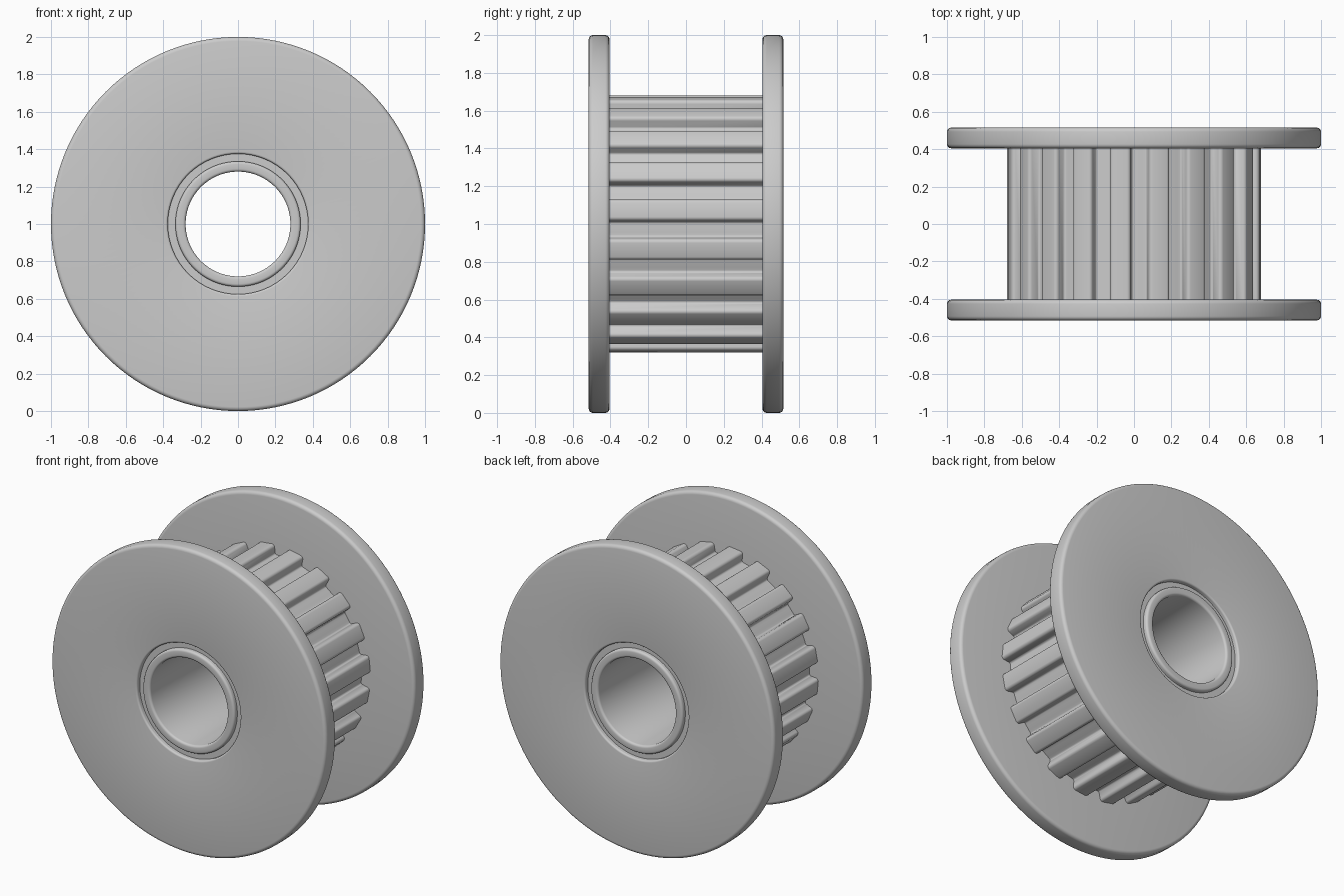
import bpy, bmesh, math

old = bpy.data.objects.get("Cube")
if old:
    bpy.data.objects.remove(old, do_unlink=True)

metal = bpy.data.materials.new("grey_metal")
metal.use_nodes = True
GREY = (0.6, 0.6, 0.6, 1)
metal.diffuse_color = GREY
metal.node_tree.nodes["Principled BSDF"].inputs["Base Color"].default_value = GREY

SEGMENTS = 128
TEETH = 20


def finish(name, bm):
    bmesh.ops.recalc_face_normals(bm, faces=bm.faces)
    mesh = bpy.data.meshes.new(name)
    bm.to_mesh(mesh)
    bm.free()
    obj = bpy.data.objects.new(name, mesh)
    bpy.context.collection.objects.link(obj)
    mesh.materials.append(metal)
    bpy.ops.object.select_all(action="DESELECT")
    obj.select_set(True)
    bpy.context.view_layer.objects.active = obj
    bpy.ops.object.shade_smooth_by_angle(angle=math.radians(32))
    return obj


def rounded(corners, steps=4):
    """Closed outline from (a, b, fillet) corners, each fillet a short curve."""
    points = []
    for i, (a, b, fillet) in enumerate(corners):
        if fillet == 0:
            points.append((a, b))
            continue
        ends = []
        for other in (corners[i - 1], corners[(i + 1) % len(corners)]):
            da, db = other[0] - a, other[1] - b
            k = fillet / math.hypot(da, db)
            ends.append((a + da * k, b + db * k))
        for s in range(steps + 1):
            t = s / steps
            # rational curve, a true arc on square corners
            w = (1 - t) ** 2, math.sqrt(2) * t * (1 - t), t * t
            points.append(tuple((w[0] * p + w[1] * c + w[2] * q) / sum(w)
                                for p, c, q in zip(ends[0], (a, b), ends[1])))
    return points


def lathe(name, outline):
    """Spin a closed (radius, y) outline around the axle."""
    bm = bmesh.new()
    rings = []
    for s in range(SEGMENTS):
        angle = math.tau * s / SEGMENTS
        rings.append([bm.verts.new((r * math.cos(angle), y, 1 + r * math.sin(angle)))
                      for r, y in outline])
    for s in range(SEGMENTS):
        one, two = rings[s], rings[(s + 1) % SEGMENTS]
        for i in range(len(outline)):
            j = (i + 1) % len(outline)
            bm.faces.new((one[i], one[j], two[j], two[i]))
    return finish(name, bm)


# Flanges with rounded rims and a softened centre opening
for name, side in (("front_flange", -1), ("back_flange", 1)):
    lathe(name, rounded([(0.375, side * 0.405, 0), (1, side * 0.405, 0.022),
                         (1, side * 0.515, 0.022), (0.375, side * 0.515, 0.012)]))

# Axle sleeve, flush with the flange faces
lathe("axle_sleeve", rounded([(0.28, -0.515, 0.015), (0.335, -0.515, 0.015),
                              (0.335, 0.515, 0.015), (0.28, 0.515, 0.015)]))

# Toothed drum: one rounded tooth repeated around the axle
ROOT, TIP = 0.615, 0.68
half_base, half_tip = 0.062, 0.056
tooth = rounded([(-0.09, ROOT, 0), (-half_base, ROOT, 0.012), (-half_tip, TIP, 0.018),
                 (half_tip, TIP, 0.018), (half_base, ROOT, 0.012), (0.09, ROOT, 0)])
bm = bmesh.new()
outline = []
for n in range(TEETH):
    centre = math.radians(6.35) + math.tau * n / TEETH
    for across, radius in tooth:
        angle = centre + across / TIP
        outline.append((radius * math.cos(angle), radius * math.sin(angle)))
hole = [(0.335 * math.cos(math.atan2(z, x)), 0.335 * math.sin(math.atan2(z, x)))
        for x, z in outline]
loops = [[bm.verts.new((x, y, 1 + z)) for x, z in points]
         for points, y in ((outline, -0.41), (outline, 0.41), (hole, 0.48), (hole, -0.48))]
count = len(outline)
for k in range(4):
    one, two = loops[k], loops[(k + 1) % 4]
    for i in range(count):
        j = (i + 1) % count
        bm.faces.new((one[i], one[j], two[j], two[i]))
# Flat end collars that floor the recess around the sleeve
finish("toothed_drum", bm)
for name, side in (("front_recess_floor", -1), ("back_recess_floor", 1)):
    lathe(name, [(0.33, side * 0.42), (0.38, side * 0.42),
                 (0.38, side * 0.485), (0.33, side * 0.485)])
